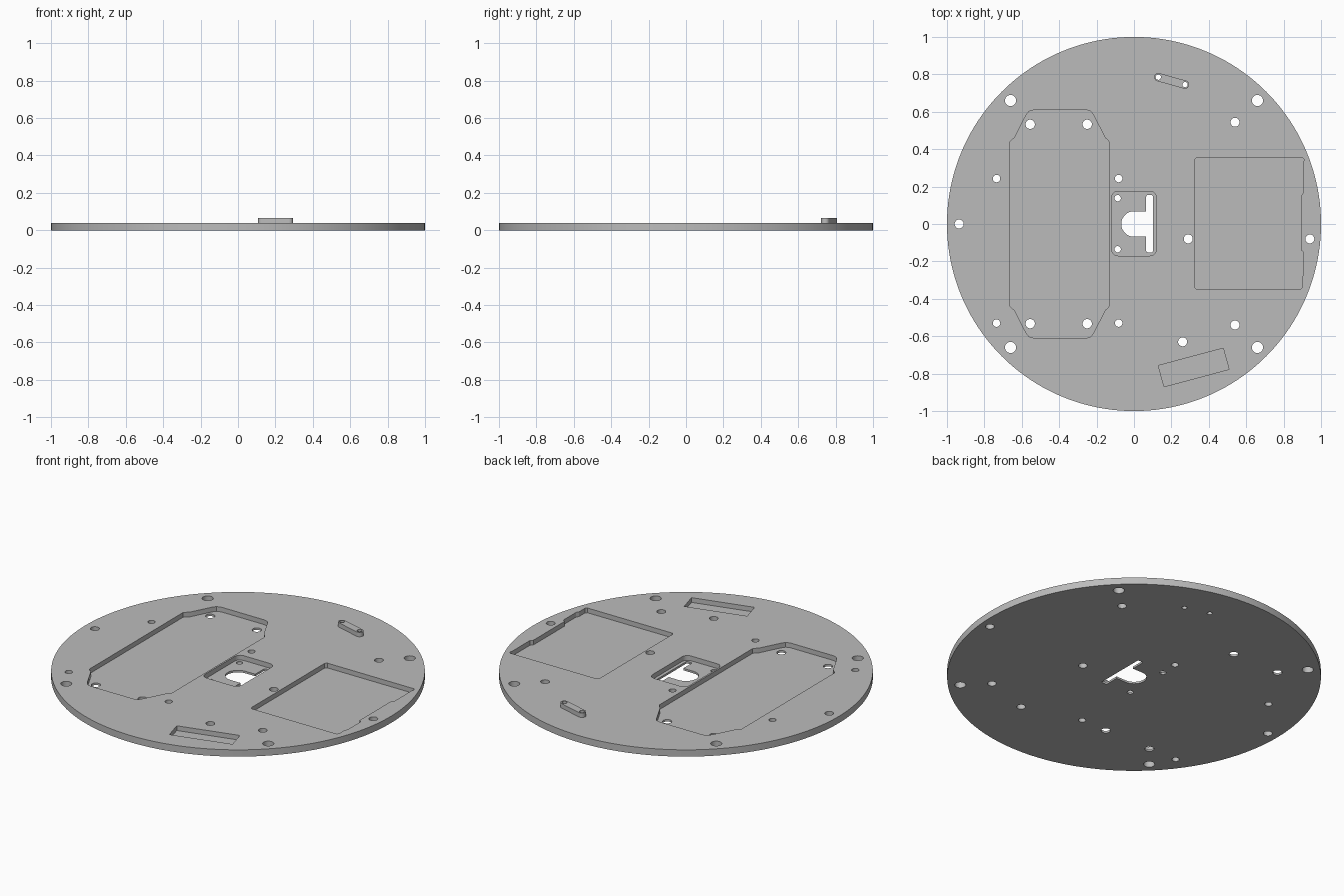
import bpy, bmesh
from math import cos, sin, pi, atan2, tau

cube = bpy.data.objects.get("Cube")
if cube:
    bpy.data.objects.remove(cube)

THICK, FLOOR, BOSS_TOP = 0.04, 0.012, 0.066

grey = bpy.data.materials.new("light_grey")
grey.use_nodes = True
COLOUR = (0.5, 0.5, 0.5, 1)
grey.diffuse_color = COLOUR
grey.node_tree.nodes["Principled BSDF"].inputs["Base Color"].default_value = COLOUR


def arc(x, y, r, start=0.0, sweep=tau, n=32):
    """Points along an arc; a full turn leaves out the repeated end."""
    steps = n if sweep >= tau else n - 1
    return [(x + r * cos(start + sweep * i / steps),
             y + r * sin(start + sweep * i / steps)) for i in range(n)]


def rounded_box(x0, x1, y0, y1, r, n=7):
    corners = [(x1 - r, y1 - r), (x0 + r, y1 - r), (x0 + r, y0 + r), (x1 - r, y0 + r)]
    return [p for i, c in enumerate(corners) for p in arc(*c, r, i * pi / 2, pi / 2, n)]


def prisms(name, outlines, z0, z1):
    """Extrude closed outlines between two heights as one object."""
    bm = bmesh.new()
    for pts in outlines:
        face = bm.faces.new([bm.verts.new((x, y, z0)) for x, y in pts])
        top = bmesh.ops.extrude_face_region(bm, geom=[face])["geom"]
        for v in top:
            if isinstance(v, bmesh.types.BMVert):
                v.co.z = z1
    bmesh.ops.recalc_face_normals(bm, faces=bm.faces)
    mesh = bpy.data.meshes.new(name)
    bm.to_mesh(mesh)
    bm.free()
    mesh.materials.append(grey)
    obj = bpy.data.objects.new(name, mesh)
    bpy.context.collection.objects.link(obj)
    return obj


def cut(target, cutters):
    """Subtract each cutter in turn, bake the result and drop the cutters."""
    for c in cutters:
        c.hide_render = True
        mod = target.modifiers.new(c.name, 'BOOLEAN')
        mod.operation, mod.solver, mod.object = 'DIFFERENCE', 'EXACT', c
    graph = bpy.context.evaluated_depsgraph_get()
    baked = bpy.data.meshes.new_from_object(target.evaluated_get(graph))
    target.modifiers.clear()
    target.data = baked
    for c in cutters:
        bpy.data.objects.remove(c)


# Battery pocket: chamfered outline, mirrored front to back
upper = [(-0.13, 0.435), (-0.137, 0.445), (-0.155, 0.462), (-0.215, 0.58),
         (-0.23, 0.602), (-0.255, 0.61), (-0.535, 0.61), (-0.562, 0.602),
         (-0.578, 0.58), (-0.638, 0.462), (-0.658, 0.445), (-0.665, 0.435)]
battery_pocket = upper + [(x, -y) for x, y in reversed(upper)]

# Board pocket with a stepped outer edge
board_pocket = [(0.325, 0.345), (0.335, 0.355), (0.9, 0.355), (0.91, 0.345),
                (0.905, 0.33), (0.905, 0.165), (0.892, 0.15), (0.892, -0.14),
                (0.907, -0.15), (0.907, -0.27), (0.898, -0.285), (0.898, -0.34),
                (0.89, -0.35), (0.335, -0.35), (0.325, -0.34)]

# Small centre pocket and tilted slot near the front
centre_pocket = rounded_box(-0.12, 0.12, -0.17, 0.175, 0.035)
tilted_slot = [(0.13, -0.757), (0.161, -0.87), (0.508, -0.777), (0.477, -0.664)]

# Centre opening: half-round window joined to a narrow upright slot
centre_opening = (arc(0, 0, 0.068, pi / 2, pi, 24)
                  + [(0.065, -0.068)] + arc(0.075, -0.142, 0.01, pi, pi / 2, 5)
                  + arc(0.091, -0.142, 0.01, -pi / 2, pi / 2, 5)
                  + arc(0.091, 0.145, 0.01, 0, pi / 2, 5)
                  + arc(0.075, 0.145, 0.01, pi / 2, pi / 2, 5) + [(0.065, 0.068)])

# Screw holes grouped by radius
boss_ends = [(0.13, 0.785), (0.273, 0.745)]
holes = {
    0.03: [(sx * 0.66, sy * 0.66) for sx in (-1, 1) for sy in (-1, 1)],
    0.025: [(x, s * 0.533) for x in (-0.555, -0.25) for s in (-1, 1)],
    0.024: [(0.54, 0.544), (0.54, -0.54), (-0.935, 0), (0.94, -0.08),
            (0.29, -0.08), (0.26, -0.63)],
    0.02: [(x, y) for x in (-0.735, -0.082) for y in (0.243, -0.53)],
    0.017: [(-0.087, 0.138), (-0.087, -0.135)],
    0.014: boss_ends,
}
hole_outlines = [arc(x, y, r) for r, spots in holes.items() for x, y in spots]

# Round base plate
plate = prisms("base_plate", [arc(0, 0, 1, n=160)], 0, THICK)
cut(plate, [
    prisms("pocket_cutter", [battery_pocket, board_pocket, centre_pocket, tilted_slot],
           FLOOR, THICK + 0.05),
    prisms("hole_cutter", hole_outlines + [centre_opening], -0.05, THICK + 0.05),
])

# Raised boss with two screw holes
(ax, ay), (bx, by) = boss_ends
turn = atan2(by - ay, bx - ax)
boss_outline = (arc(bx, by, 0.022, turn - pi / 2, pi, 17)
                + arc(ax, ay, 0.022, turn + pi / 2, pi, 17))
boss = prisms("raised_boss", [boss_outline], THICK, BOSS_TOP)
cut(boss, [prisms("boss_hole_cutter", [arc(x, y, 0.014) for x, y in boss_ends],
                  0, BOSS_TOP + 0.05)])

# Smooth the round walls, keep the rims sharp
bpy.ops.object.select_all(action='DESELECT')
for obj in (plate, boss):
    obj.select_set(True)
bpy.context.view_layer.objects.active = plate
bpy.ops.object.shade_smooth_by_angle(angle=pi / 6)
